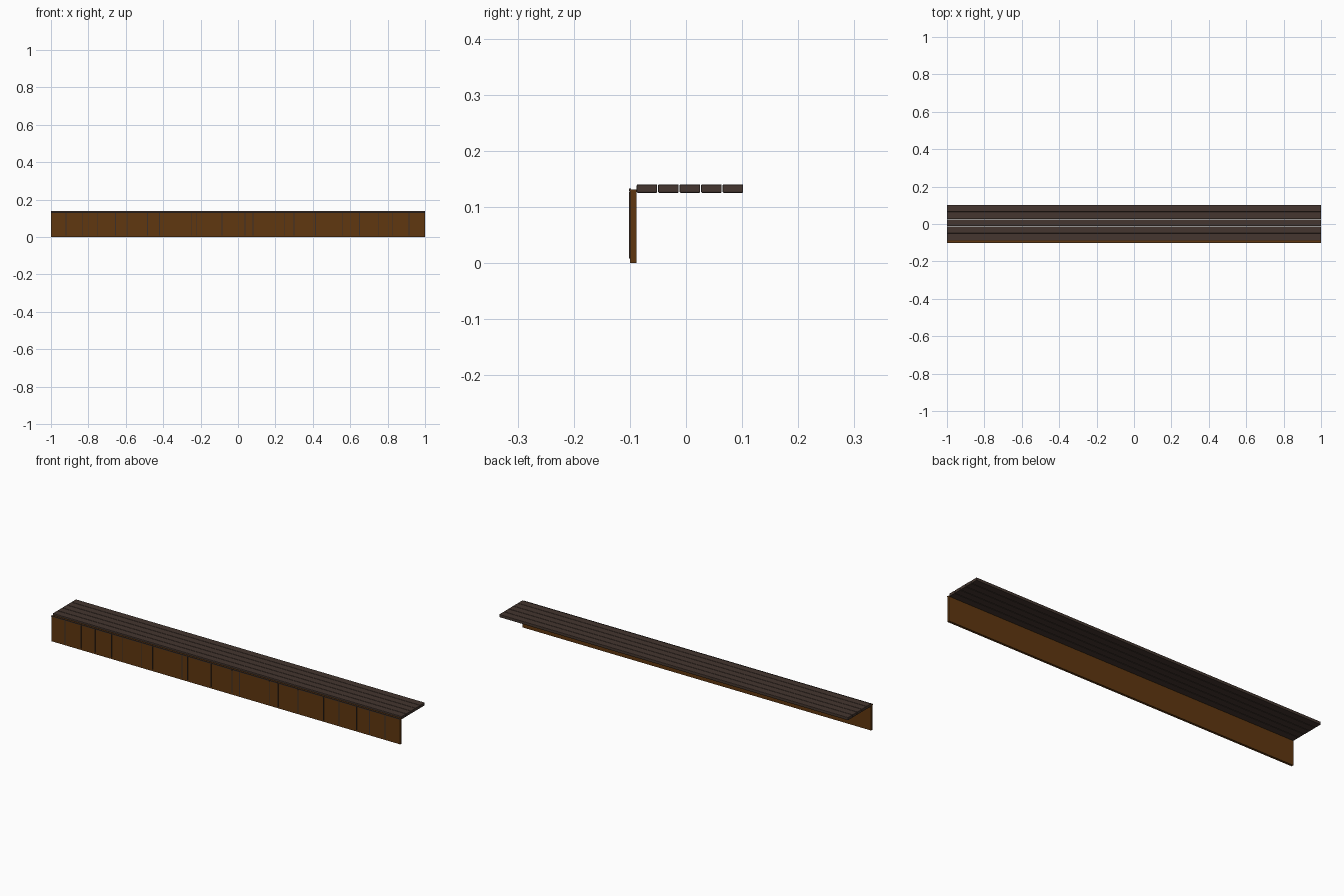
import bpy
import bmesh

cube = bpy.data.objects.get("Cube")
if cube:
    bpy.data.objects.remove(cube, do_unlink=True)


def material(name, rgb):
    mat = bpy.data.materials.new(name)
    mat.use_nodes = True
    colour = (*rgb, 1)
    mat.diffuse_color = colour
    mat.node_tree.nodes["Principled BSDF"].inputs["Base Color"].default_value = colour
    return mat


deck_brown = material("dark deck brown", (0.058, 0.037, 0.029))
board_brown = material("warm board brown", (0.115, 0.038, 0.005))
batten_brown = material("batten brown", (0.045, 0.029, 0.023))


def box(name, low, high, mat, bevel=0):
    """Box between two corners, with optional softened edges."""
    bm = bmesh.new()
    bmesh.ops.create_cube(bm, size=1)
    for v in bm.verts:
        for i in range(3):
            v.co[i] = high[i] if v.co[i] > 0 else low[i]
    mesh = bpy.data.meshes.new(name)
    bm.to_mesh(mesh)
    bm.free()
    mesh.materials.append(mat)
    obj = bpy.data.objects.new(name, mesh)
    bpy.context.collection.objects.link(obj)
    if bevel:
        mod = obj.modifiers.new("soft edges", "BEVEL")
        mod.width = bevel
        mod.segments = 2
    return obj


# Five long deck planks with narrow open gaps
PLANKS, FRONT, PITCH, WIDTH = 5, -0.088, 0.0383, 0.0367
for i in range(PLANKS):
    y = FRONT + i * PITCH
    box(f"deck_plank_{i + 1}", (-1, y, 0.125), (1, y + WIDTH, 0.14), deck_brown, 0.002)

# Upright fascia board below the front edge
box("fascia_board", (-1, -0.1, 0), (1, FRONT, 0.131), board_brown)

# Slim rail along the top of the fascia
box("top_rail", (-1, -0.102, 0.128), (1, -0.098, 0.133), batten_brown)

# Thin upright battens at uneven spacing on the fascia
BATTENS = (-0.92, -0.83, -0.75, -0.655, -0.59, -0.484, -0.42, -0.25, -0.22, -0.085,
           0.037, 0.08, 0.25, 0.3, 0.415, 0.56, 0.65, 0.75, 0.825, 0.914)
for i, x in enumerate(BATTENS):
    box(f"fascia_batten_{i + 1}", (x - 0.002, -0.102, 0.008),
        (x + 0.002, -0.099, 0.127), batten_brown)
